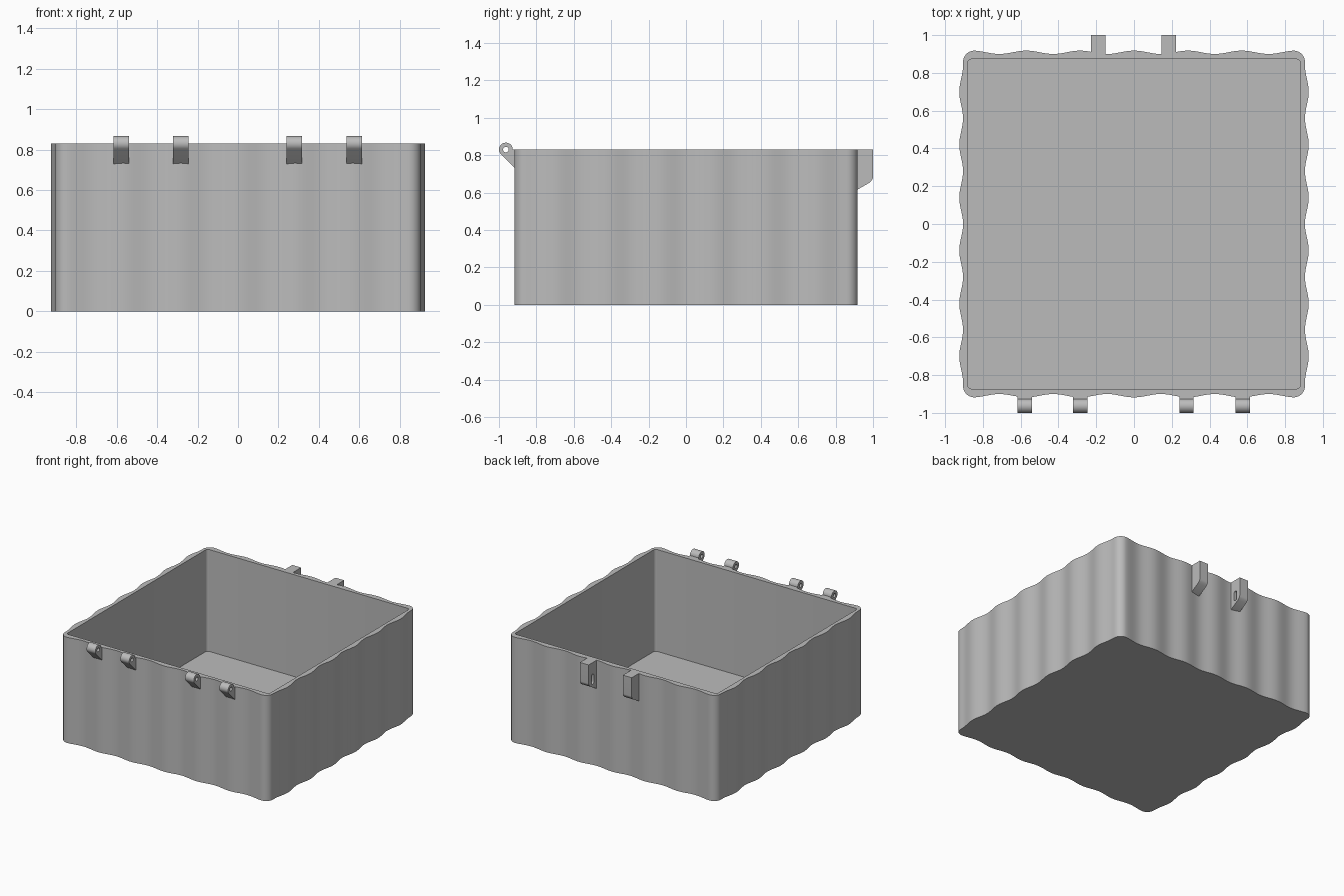
import bpy, bmesh
from math import cos, sin, pi, radians
from mathutils import Matrix

cube = bpy.data.objects.get("Cube")
if cube:
    bpy.data.objects.remove(cube, do_unlink=True)

grey = bpy.data.materials.new("plain grey")
grey.use_nodes = True
COLOUR = (0.5, 0.5, 0.5, 1)
grey.diffuse_color = COLOUR
grey.node_tree.nodes["Principled BSDF"].inputs["Base Color"].default_value = COLOUR

HEIGHT, FLOOR = 0.83, 0.03


def finish(obj):
    """Give the part its material and smooth its curved faces."""
    obj.data.materials.clear()
    obj.data.materials.append(grey)
    bpy.ops.object.select_all(action='DESELECT')
    obj.select_set(True)
    bpy.context.view_layer.objects.active = obj
    bpy.ops.object.shade_smooth_by_angle(angle=radians(30))


def arc(cx, cy, r, start, end, n):
    return [(cx + r * cos(radians(start + (end - start) * i / n)),
             cy + r * sin(radians(start + (end - start) * i / n))) for i in range(n + 1)]


def outline(half_x, half_y, r, n=8, wave_x=None, wave_y=None, steps=72):
    """Rounded rectangle, counter-clockwise, with optional wavy sides."""
    cx, cy = half_x - r, half_y - r
    pts = []
    for quarter, (sx, sy) in enumerate([(1, 1), (-1, 1), (-1, -1), (1, -1)]):
        pts += arc(sx * cx, sy * cy, r, quarter * 90, quarter * 90 + 90, n)
        if wave_x is None:
            continue
        for i in range(1, steps):
            t = 1 - 2 * i / steps
            if quarter % 2 == 0:
                pts.append((sx * cx * t, sy * wave_y(cx * t)))
            else:
                pts.append((sx * wave_x(cy * t), sy * cy * t))
    return pts


# Open box: wavy outside, plain rounded cavity inside
outer = outline(0.905, 0.918, 0.06,
                wave_x=lambda y: 0.915 - 0.01 * cos(2 * pi * y / 0.28),
                wave_y=lambda x: 0.909 + 0.009 * cos(2 * pi * x / 0.285))
inner = outline(0.88, 0.873, 0.02, n=4)
bm = bmesh.new()


def ring(points, z):
    verts = [bm.verts.new((x, y, z)) for x, y in points]
    edges = [bm.edges.new((verts[i - 1], verts[i])) for i in range(len(verts))]
    return verts, edges


def wall(low, high):
    for i in range(len(low)):
        bm.faces.new((low[i - 1], low[i], high[i], high[i - 1]))


outer_low, _ = ring(outer, 0)
outer_high, rim_outer = ring(outer, HEIGHT)
inner_low, _ = ring(inner, FLOOR)
inner_high, rim_inner = ring(inner, HEIGHT)
wall(outer_low, outer_high)
wall(inner_low, inner_high)
bm.faces.new(outer_low)
bm.faces.new(inner_low)
bmesh.ops.triangle_fill(bm, use_beauty=True, edges=rim_outer + rim_inner)
bmesh.ops.recalc_face_normals(bm, faces=bm.faces)
mesh = bpy.data.meshes.new("box")
bm.to_mesh(mesh)
bm.free()
box = bpy.data.objects.new("box", mesh)
bpy.context.collection.objects.link(box)
finish(box)

# Maps a drawn profile (y, z) so that its extrusion runs along x
SIDEWAYS = Matrix(((0, 0, 1, 0), (1, 0, 0, 0), (0, 1, 0, 0), (0, 0, 0, 1)))


def plate(name, x, width, loops):
    """Extrude a side profile, with optional holes, centred on x."""
    curve = bpy.data.curves.new(name, 'CURVE')
    curve.dimensions = '2D'
    curve.fill_mode = 'BOTH'
    curve.extrude = width / 2
    for loop in loops:
        spline = curve.splines.new('POLY')
        spline.points.add(len(loop) - 1)
        for point, (y, z) in zip(spline.points, loop):
            point.co = (y, z, 0, 1)
        spline.use_cyclic_u = True
    helper = bpy.data.objects.new(name + "_profile", curve)
    bpy.context.collection.objects.link(helper)
    graph = bpy.context.evaluated_depsgraph_get()
    solid = bpy.data.meshes.new_from_object(helper.evaluated_get(graph))
    bpy.data.objects.remove(helper, do_unlink=True)
    solid.transform(Matrix.Translation((x, 0, 0)) @ SIDEWAYS)
    work = bmesh.new()
    work.from_mesh(solid)
    bmesh.ops.remove_doubles(work, verts=work.verts, dist=0.0001)
    bmesh.ops.recalc_face_normals(work, faces=work.faces)
    work.to_mesh(solid)
    work.free()
    obj = bpy.data.objects.new(name, solid)
    bpy.context.collection.objects.link(obj)
    finish(obj)


# Hinge knuckles along the front
knuckle = arc(-0.963, HEIGHT, 0.037, 0, 225, 24) + [(-0.89, 0.705), (-0.89, HEIGHT)]
pin_hole = arc(-0.963, HEIGHT, 0.015, 0, 345, 23)
for i, x in enumerate((-0.578, -0.284, 0.278, 0.576)):
    plate(f"hinge_knuckle_{i + 1}", x, 0.076, [knuckle, pin_hole])

# Latch brackets at the back, with a blind slot on their facing sides
bracket = [(0.89, HEIGHT), (0.89, 0.603), (0.915, 0.615), (0.98, 0.652)]
bracket += arc(0.97, 0.685, 0.03, -45, 0, 5) + [(1.0, HEIGHT)]
slot = arc(0.95, 0.725, 0.015, 0, 180, 8) + arc(0.95, 0.675, 0.015, 180, 360, 8)
for side, x in (("left", 0.184), ("right", -0.19)):
    out = 1 if x > 0 else -1
    plate(side + "_latch_outer", x + out * 0.019, 0.038, [bracket])
    plate(side + "_latch_socket", x - out * 0.019, 0.038, [bracket, slot])
